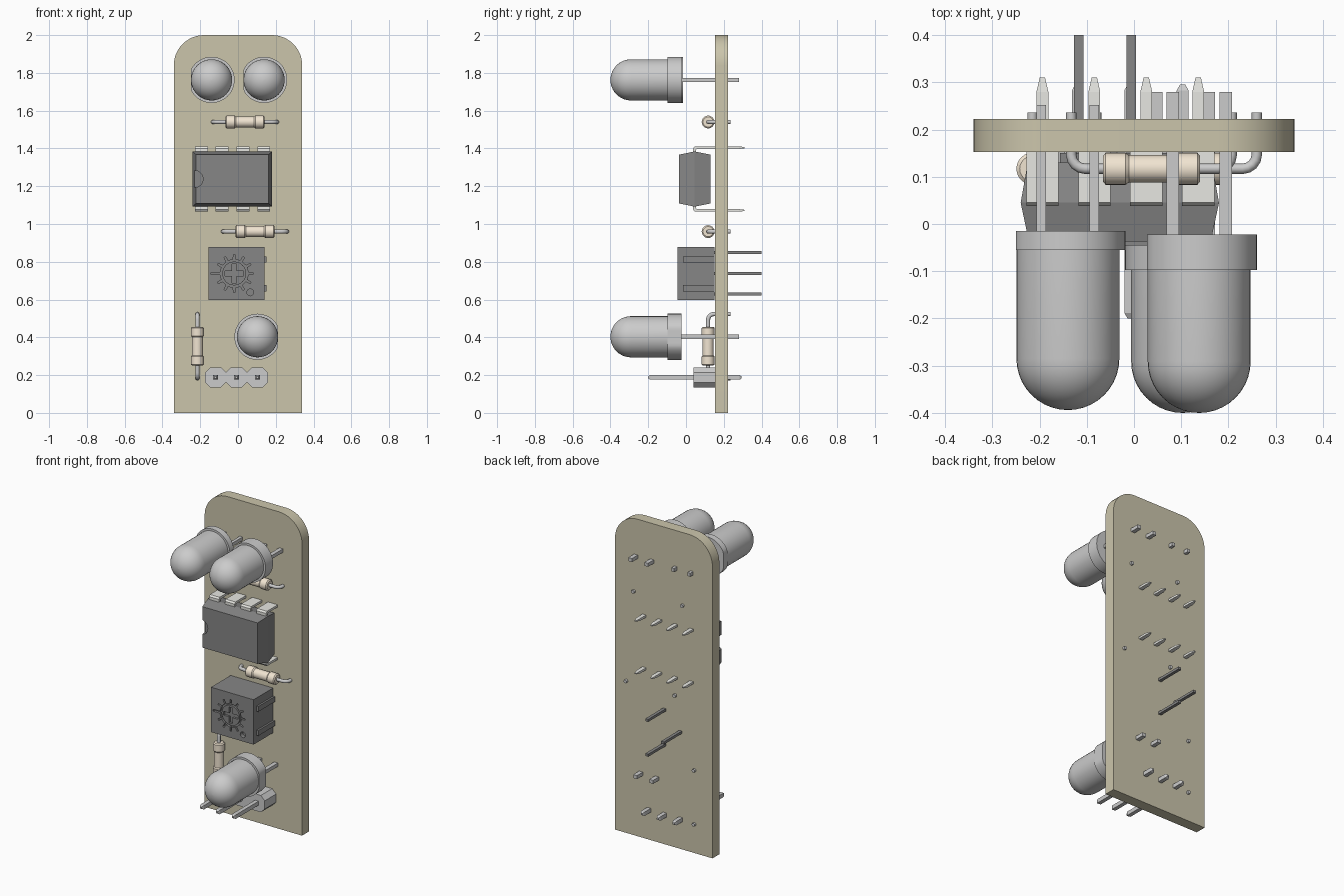
import bpy, bmesh
from math import sin, cos, pi
from mathutils import Vector

if "Cube" in bpy.data.objects:
    bpy.data.objects.remove(bpy.data.objects["Cube"])


def material(name, r, g, b):
    m = bpy.data.materials.new(name)
    m.diffuse_color = (r, g, b, 1)
    m.use_nodes = True
    m.node_tree.nodes["Principled BSDF"].inputs["Base Color"].default_value = m.diffuse_color
    return m


OLIVE = material("board_olive", 0.60, 0.56, 0.41)
TAN = material("resistor_tan", 0.88, 0.78, 0.64)
DARK = material("dark_plastic", 0.24, 0.24, 0.24)
PALE = material("pale_metal", 0.80, 0.80, 0.76)


def finish(name, bm, mat=None, smooth=False):
    bmesh.ops.recalc_face_normals(bm, faces=bm.faces)
    me = bpy.data.meshes.new(name)
    bm.to_mesh(me)
    bm.free()
    ob = bpy.data.objects.new(name, me)
    bpy.context.collection.objects.link(ob)
    if mat:
        me.materials.append(mat)
    if smooth:
        activate(ob)
        bpy.ops.object.shade_smooth_by_angle(angle=0.6)
    return ob


def activate(ob):
    bpy.ops.object.select_all(action='DESELECT')
    ob.select_set(True)
    bpy.context.view_layer.objects.active = ob


def loft(name, rings, mat=None, smooth=False):
    """Skin a list of equal-length point rings and cap both ends."""
    bm = bmesh.new()
    vs = [[bm.verts.new(p) for p in ring] for ring in rings]
    n = len(vs[0])
    for a, b in zip(vs, vs[1:]):
        for i in range(n):
            bm.faces.new((a[i], a[(i + 1) % n], b[(i + 1) % n], b[i]))
    bm.faces.new(vs[0])
    bm.faces.new(vs[-1])
    return finish(name, bm, mat, smooth)


def prism(name, pts, y0, y1, mat=None, smooth=False):
    return loft(name, [[(x, y, z) for x, z in pts] for y in (y0, y1)], mat, smooth)


def rect(x, z, w, h):
    return [(x + a * w / 2, z + b * h / 2) for a, b in ((-1, -1), (1, -1), (1, 1), (-1, 1))]


def circle(x, z, r, n=32):
    return [(x + r * cos(2 * pi * i / n), z + r * sin(2 * pi * i / n)) for i in range(n)]


def pin(name, x, z, w, h, y0, y1, taper0=0, taper1=0, mat=None):
    """Rectangular pin along y with optional pointed ends."""
    steps = [(y0, 0.45 if taper0 else 1), (y1, 0.45 if taper1 else 1)]
    if taper0:
        steps.insert(1, (y0 + taper0, 1))
    if taper1:
        steps.insert(-1, (y1 - taper1, 1))
    return loft(name, [[(px, y, pz) for px, pz in rect(x, z, w * s, h * s)] for y, s in steps], mat)


def cut(ob, cutter):
    cutter.hide_render = True
    mod = ob.modifiers.new("cut", 'BOOLEAN')
    mod.operation, mod.object, mod.solver = 'DIFFERENCE', cutter, 'EXACT'
    activate(ob)
    bpy.ops.object.modifier_apply(modifier=mod.name)
    bpy.data.objects.remove(cutter)


# Circuit board with two rounded top corners
R = 0.16
outline = [(-0.34, 0), (0.34, 0)]
for cx, start in ((0.34 - R, 0), (R - 0.34, pi / 2)):
    outline += [(cx + R * cos(start + i * pi / 24), 2 - R + R * sin(start + i * pi / 24)) for i in range(13)]
prism("board", outline, 0.153, 0.222, OLIVE, True)


# LEDs: domed lens, flange with one flat side, two leads
def led(name, x, z, tip, flange0, flange1, flat, lead_w, lead_end):
    r = 0.109
    prof = [(max(r * sin(i * pi / 20), 0.001), tip + r - r * cos(i * pi / 20)) for i in range(11)]
    prof.append((r, flange0 + 0.005))
    loft(name + "_lens", [[(px, y, pz) for px, pz in circle(x, z, pr, 40)] for pr, y in prof], None, True)
    ring = []
    for px, pz in circle(0, 0, 0.122, 48):
        ring.append((x + (max(px, -0.11) if flat < 0 else min(px, 0.11)), z + pz))
    prism(name + "_flange", ring, flange0, flange1, None, True)
    for s in (-1, 1):
        pin(name + "_lead", x + s * 0.056, z, lead_w, 0.022, flange1 - 0.01, lead_end)


led("left_led", -0.14, 1.763, -0.394, -0.055, -0.015, -1, 0.02, 0.252)
led("right_led", 0.138, 1.763, -0.4, -0.097, -0.022, -1, 0.026, 0.28)
led("lower_led", 0.103, 0.403, -0.4, -0.097, -0.025, 1, 0.026, 0.28)


# Axial resistors: waisted body and one bent wire
def resistor(name, x, z, half, vertical=False):
    yc = 0.117

    def place(t, dy=0, side=0):
        return (x + side, yc + dy, z + t) if vertical else (x + t, yc + dy, z + side)
    prof = [(-0.103, 0.027), (-0.097, 0.034), (-0.055, 0.034), (-0.048, 0.029)]
    prof += [(-t, r) for t, r in reversed(prof)]
    loft(name + "_body", [[place(t, a, b) for a, b in circle(0, 0, r, 24)] for t, r in prof], TAN, True)
    path = [(-half, 0.119)]
    path += [(-half + 0.03 * (1 - cos(i * pi / 8)), 0.03 * (1 - sin(i * pi / 8))) for i in range(5)]
    path += [(-t, d) for t, d in reversed(path)]
    cu = bpy.data.curves.new(name + "_wire", 'CURVE')
    cu.dimensions = '3D'
    cu.bevel_depth, cu.bevel_resolution, cu.use_fill_caps = 0.011, 2, True
    sp = cu.splines.new('POLY')
    sp.points.add(len(path) - 1)
    for p, (t, d) in zip(sp.points, path):
        p.co = (*place(t, d), 1)
    ob = bpy.data.objects.new(name + "_wire", cu)
    bpy.context.collection.objects.link(ob)
    activate(ob)
    bpy.ops.object.convert(target='MESH')
    bpy.ops.object.shade_smooth_by_angle(angle=0.8)


resistor("upper_resistor", 0.037, 1.54, 0.17)
resistor("middle_resistor", 0.09, 0.96, 0.17)
resistor("lower_resistor", -0.215, 0.353, 0.17, True)

# Eight-pin chip: bevelled body with a half-round notch
CX, CZ = -0.03, 1.238
chip = loft("chip_body", [[(x, y, z) for x, z in rect(CX, CZ, w, h)] for y, w, h in
            ((-0.037, 0.385, 0.258), (0.045, 0.42, 0.292), (0.13, 0.39, 0.258))], DARK)
cut(chip, prism("notch_cutter", circle(-0.23, CZ, 0.045), -0.1, 0.0))

# Chip pins: bent wide shoulder, narrow pointed leg
for s in (-1, 1):
    for i in range(4):
        x = -0.194 + i * 0.11
        prof = [(0.038, 0.13), (0.038, 0.162), (0.046, 0.173), (0.155, 0.173),
                (0.155, 0.159), (0.056, 0.159), (0.052, 0.154), (0.052, 0.13)]
        loft("chip_pin_shoulder", [[(x + e * 0.034, y, CZ + s * d) for y, d in prof] for e in (-1, 1)], PALE)
        pin("chip_pin_leg", x, CZ + s * 0.166, 0.025, 0.014, 0.15, 0.31, 0, 0.03, PALE)

# Trimmer: square case with engraved dial scale and marker hole
TX, TZ = -0.02, 0.738
case = prism("trimmer_case", rect(-0.0085, 0.738, 0.297, 0.283), -0.045, 0.15, DARK)
scale = []
for i in range(12):
    a, tip = i * pi / 6, 0.122 if i == 6 else 0.1
    for da, r in ((-0.13, 0.074), (-0.07, 0.076), (-0.05, tip), (0.05, tip), (0.07, 0.076), (0.13, 0.074)):
        scale.append((TX + r * cos(a + da), TZ + r * sin(a + da)))
cut(case, prism("scale_cutter", scale, -0.1, -0.03))
cut(case, prism("hole_cutter", circle(0.065, 0.638, 0.018, 16), -0.1, -0.02))
for z in (0.66, 0.812):
    prism("trimmer_rib", rect(0.145, z, 0.014, 0.033), -0.015, 0.15, DARK)

# Trimmer rotor with cross slot
rotor = prism("trimmer_rotor", circle(TX, TZ, 0.063), -0.044, -0.02, DARK, True)
a, b = 0.05, 0.012
cross = [(-a, -b), (-b, -b), (-b, -a), (b, -a), (b, -b), (a, -b),
         (a, b), (b, b), (b, a), (-b, a), (-b, b), (-a, b)]
cut(rotor, prism("cross_cutter", [(TX + x, TZ + z) for x, z in cross], -0.1, -0.025))

# Trimmer pins
for x, z in ((-0.006, 0.63), (-0.117, 0.738), (-0.006, 0.85)):
    pin("trimmer_pin", x, z, 0.02, 0.016, 0.14, 0.4, mat=DARK)

# Three-way pin header: chamfered housings and square pins
for i in range(3):
    x, z, w, h, c = -0.119 + i * 0.111, 0.188, 0.0555, 0.053, 0.027
    octagon = [(x - w, z - h + c), (x - w + c, z - h), (x + w - c, z - h), (x + w, z - h + c),
               (x + w, z + h - c), (x + w - c, z + h), (x - w + c, z + h), (x - w, z + h - c)]
    prism("header_housing", octagon, 0.04, 0.153)
    pin("header_pin", x, z, 0.025, 0.025, -0.2, 0.295, 0.012, 0.012)
